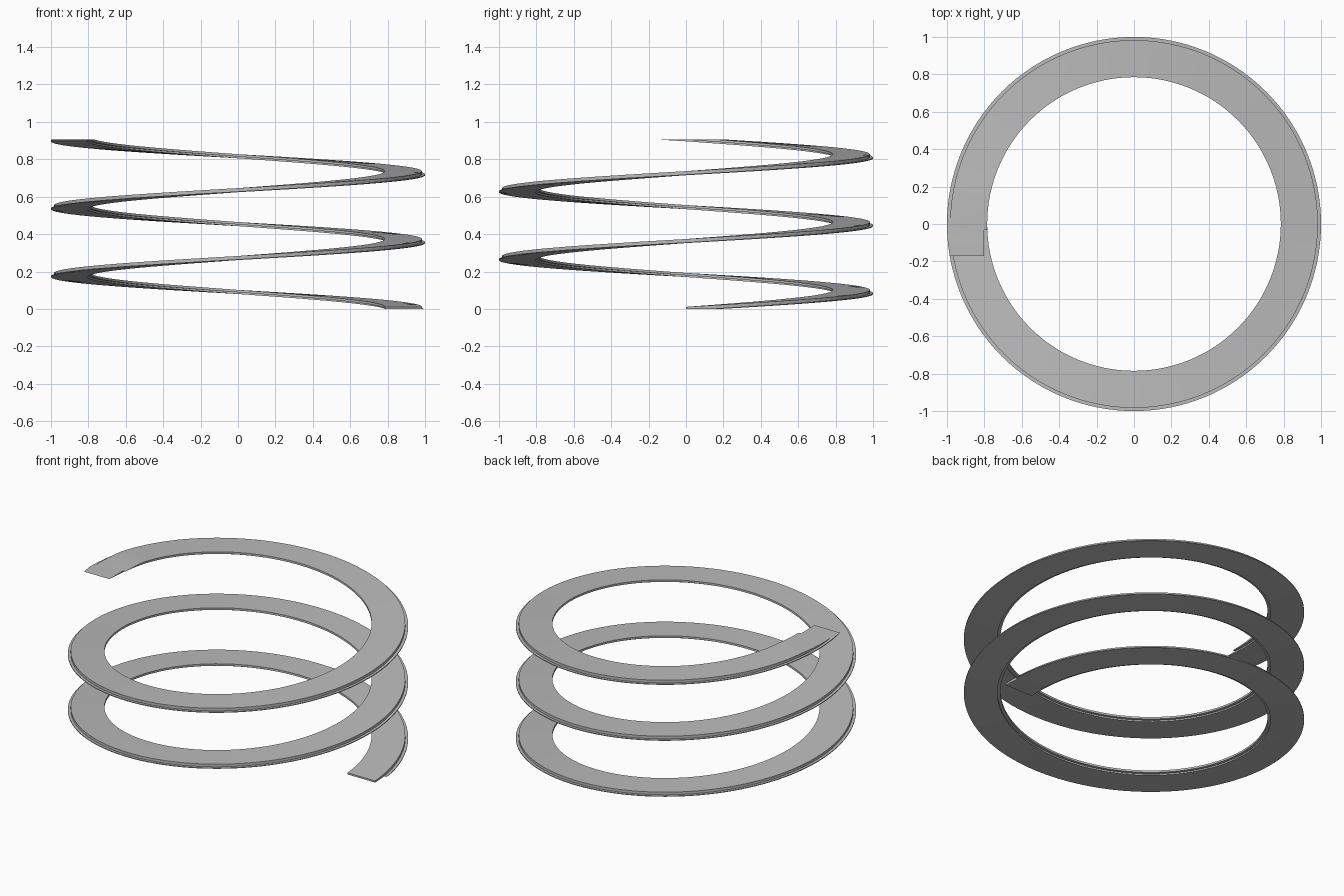
import bpy, bmesh
from math import sin, cos, pi, sqrt
from mathutils import Vector

if "Cube" in bpy.data.objects:
    bpy.data.objects.remove(bpy.data.objects["Cube"], do_unlink=True)

HEIGHT, TURNS = 0.907, 2.5
PITCH = HEIGHT / TURNS
STEPS = 320      # sections along the coil
TAIL = 0.20      # length of the tapering upper end
MID = 0.9

# Stepped strip section: (radius, height), a lip on each edge
PROFILE = [(0.785, 0.011), (0.983, 0.011), (0.983, -0.006), (1.0, -0.006),
           (1.0, -0.011), (0.803, -0.011), (0.803, -0.002), (0.785, -0.002)]

grey = bpy.data.materials.new("plain grey")
grey.use_nodes = True
colour = (0.5, 0.5, 0.5, 1)
grey.diffuse_color = colour
grey.node_tree.nodes["Principled BSDF"].inputs["Base Color"].default_value = colour


def coil_section(turn):
    a = turn * 2 * pi
    return [Vector((r * cos(a), r * sin(a), turn * PITCH + h)) for r, h in PROFILE]


def tail_section(s):
    # inner edge runs straight on, outer edge keeps following the circle
    z = HEIGHT + PITCH * s / (2 * pi * MID)
    return [Vector((-r if r < MID else -sqrt(r * r - s * s), -s, z + h))
            for r, h in PROFILE]


sections = [coil_section(TURNS * i / STEPS) for i in range(STEPS + 1)]
sections += [tail_section(TAIL * i / 8) for i in range(1, 9)]

# Sweep the section along the helix
bm = bmesh.new()
rings = [[bm.verts.new(p) for p in sec] for sec in sections]
n = len(PROFILE)
for a, b in zip(rings, rings[1:]):
    for k in range(n):
        j = (k + 1) % n
        bm.faces.new((a[k], a[j], b[j], b[k]))
bm.faces.new(rings[0])
bm.faces.new(rings[-1])

# Grind both ends flat
for z, direction in ((0, -1), (HEIGHT, 1)):
    cut = bmesh.ops.bisect_plane(bm, geom=bm.verts[:] + bm.edges[:] + bm.faces[:],
                                 plane_co=(0, 0, z), plane_no=(0, 0, direction),
                                 clear_outer=True)
    edges = [e for e in cut["geom_cut"] if isinstance(e, bmesh.types.BMEdge)]
    bmesh.ops.holes_fill(bm, edges=edges, sides=0)
bmesh.ops.recalc_face_normals(bm, faces=bm.faces[:])

mesh = bpy.data.meshes.new("spiral_strip")
bm.to_mesh(mesh)
bm.free()
mesh.materials.append(grey)
strip = bpy.data.objects.new("spiral_strip", mesh)
bpy.context.collection.objects.link(strip)

# Smooth along the coil, sharp on the lips
bpy.ops.object.select_all(action="DESELECT")
strip.select_set(True)
bpy.context.view_layer.objects.active = strip
bpy.ops.object.shade_smooth_by_angle(angle=pi / 6)
